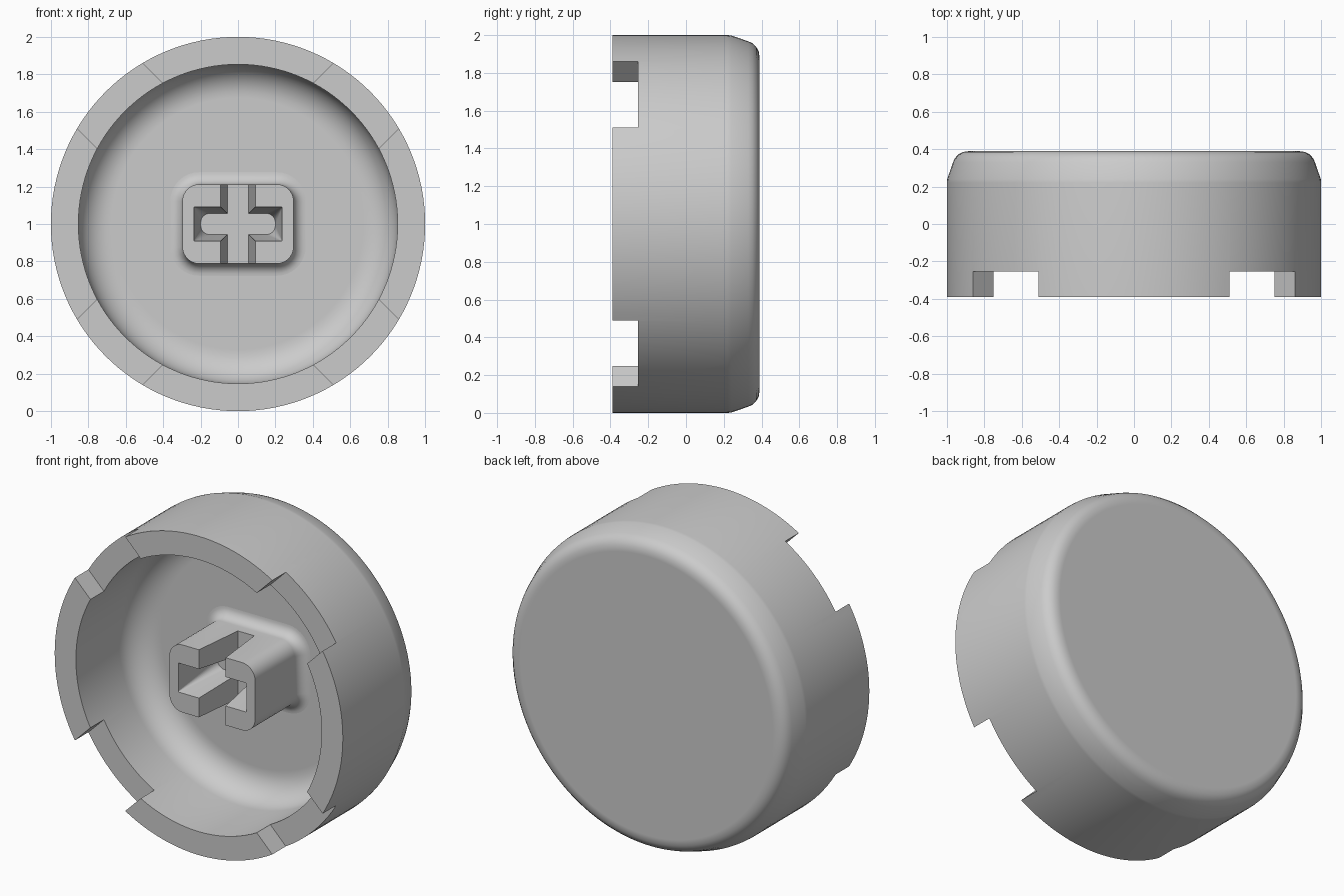
import bpy, bmesh
from math import sin, cos, pi, radians
from mathutils import Matrix

if "Cube" in bpy.data.objects:
    bpy.data.objects.remove(bpy.data.objects["Cube"])

CENTRE_Z = 1.0
FRONT, FLOOR, BACK = -0.389, 0.20, 0.389
RECESS = -0.255          # depth of the rim notches and of the stem's front face

grey = bpy.data.materials.new("plain grey")
grey.use_nodes = True
grey.diffuse_color = (0.6, 0.6, 0.6, 1)
grey.node_tree.nodes["Principled BSDF"].inputs["Base Color"].default_value = (0.6, 0.6, 0.6, 1)


def rounded_ring(y, half_x, half_z, radius, steps):
    """Rounded rectangle facing the front; a circle when all sizes match."""
    points = []
    for quarter, (sx, sz) in enumerate(((1, 1), (-1, 1), (-1, -1), (1, -1))):
        for i in range(steps + 1):
            a = (quarter + i / steps) * pi / 2
            points.append((sx * (half_x - radius) + radius * cos(a), y,
                           CENTRE_Z + sz * (half_z - radius) + radius * sin(a)))
    return points


def loft(name, rings):
    """Skin a list of rings and cap both ends."""
    bm = bmesh.new()
    loops = [[bm.verts.new(p) for p in ring] for ring in rings]
    for a, b in zip(loops, loops[1:]):
        for i in range(len(a)):
            j = (i + 1) % len(a)
            bm.faces.new((a[i], a[j], b[j], b[i]))
    bm.faces.new(loops[0])
    bm.faces.new(loops[-1])
    bmesh.ops.remove_doubles(bm, verts=bm.verts, dist=0.00001)
    bmesh.ops.recalc_face_normals(bm, faces=bm.faces)
    mesh = bpy.data.meshes.new(name)
    bm.to_mesh(mesh)
    bm.free()
    mesh.materials.append(grey)
    obj = bpy.data.objects.new(name, mesh)
    bpy.context.collection.objects.link(obj)
    return obj


def box(name, size, matrix):
    bm = bmesh.new()
    bmesh.ops.create_cube(bm, size=1)
    bmesh.ops.scale(bm, vec=size, verts=bm.verts)
    bmesh.ops.transform(bm, matrix=matrix, verts=bm.verts)
    mesh = bpy.data.meshes.new(name)
    bm.to_mesh(mesh)
    bm.free()
    mesh.materials.append(grey)
    obj = bpy.data.objects.new(name, mesh)
    bpy.context.collection.objects.link(obj)
    return obj


def activate(obj):
    bpy.ops.object.select_all(action='DESELECT')
    obj.select_set(True)
    bpy.context.view_layer.objects.active = obj


def cut(obj, cutter):
    cutter.hide_render = True
    mod = obj.modifiers.new("cut", 'BOOLEAN')
    mod.operation, mod.solver, mod.object = 'DIFFERENCE', 'EXACT', cutter
    activate(obj)
    bpy.ops.object.modifier_apply(modifier=mod.name)
    bpy.data.objects.remove(cutter)


def smooth(obj):
    activate(obj)
    bpy.ops.object.shade_smooth_by_angle(angle=radians(32))


# Cap shell: (radius, y) from the inside floor, over the rim, to the back face
BORE, FILLET = 0.853, 0.17
profile = [(BORE - FILLET - 0.01, FLOOR)]
for i in range(11):
    a = i / 10 * pi / 2
    profile.append((BORE - FILLET + FILLET * sin(a), FLOOR - FILLET + FILLET * cos(a)))
profile += [(BORE, FRONT), (1, FRONT), (1, 0.22), (0.998, 0.24), (0.967, 0.33),
            (0.957, 0.352), (0.938, 0.372), (0.913, 0.385), (0.885, BACK), (0.875, BACK)]
shell = loft("cap_shell", [rounded_ring(y, r, r, r, 32) for r, y in profile])

# Four straight-sided rim notches on the diagonals
for angle in (45, -45):
    place = (Matrix.Translation((0, RECESS - 0.15, CENTRE_Z))
             @ Matrix.Rotation(radians(angle), 4, 'Y'))
    cut(shell, box("notch_cutter", (3, 0.3, 0.494), place))
smooth(shell)

# Mounting stem with a flared foot that blends into the floor
HX, HZ, CORNER, FLARE = 0.297, 0.212, 0.09, 0.065
rings = [rounded_ring(RECESS, HX, HZ, CORNER, 8)]
for i in range(9):
    a = i / 8 * pi / 2
    grow = FLARE * (1 - cos(a))
    rings.append(rounded_ring(FLOOR - FLARE + FLARE * sin(a),
                              HX + grow, HZ + grow, CORNER + grow, 8))
rings.append(rounded_ring(FLOOR + 0.03, HX + FLARE, HZ + FLARE, CORNER + FLARE, 8))
stem = loft("mounting_stem", rings)

# Tapered cross socket: an open upright slot and a closed level slot
SOCKET = 0.08
MOUTH = RECESS - 0.01
upright = loft("upright_slot_cutter", [rounded_ring(MOUTH, 0.094, 0.4, 0.001, 1),
                                       rounded_ring(SOCKET, 0.057, 0.4, 0.001, 1)])
level = loft("level_slot_cutter", [rounded_ring(MOUTH, 0.237, 0.092, 0.004, 6),
                                   rounded_ring(SOCKET + 0.002, 0.2, 0.057, 0.05, 6)])
cut(stem, upright)
cut(stem, level)
smooth(stem)
